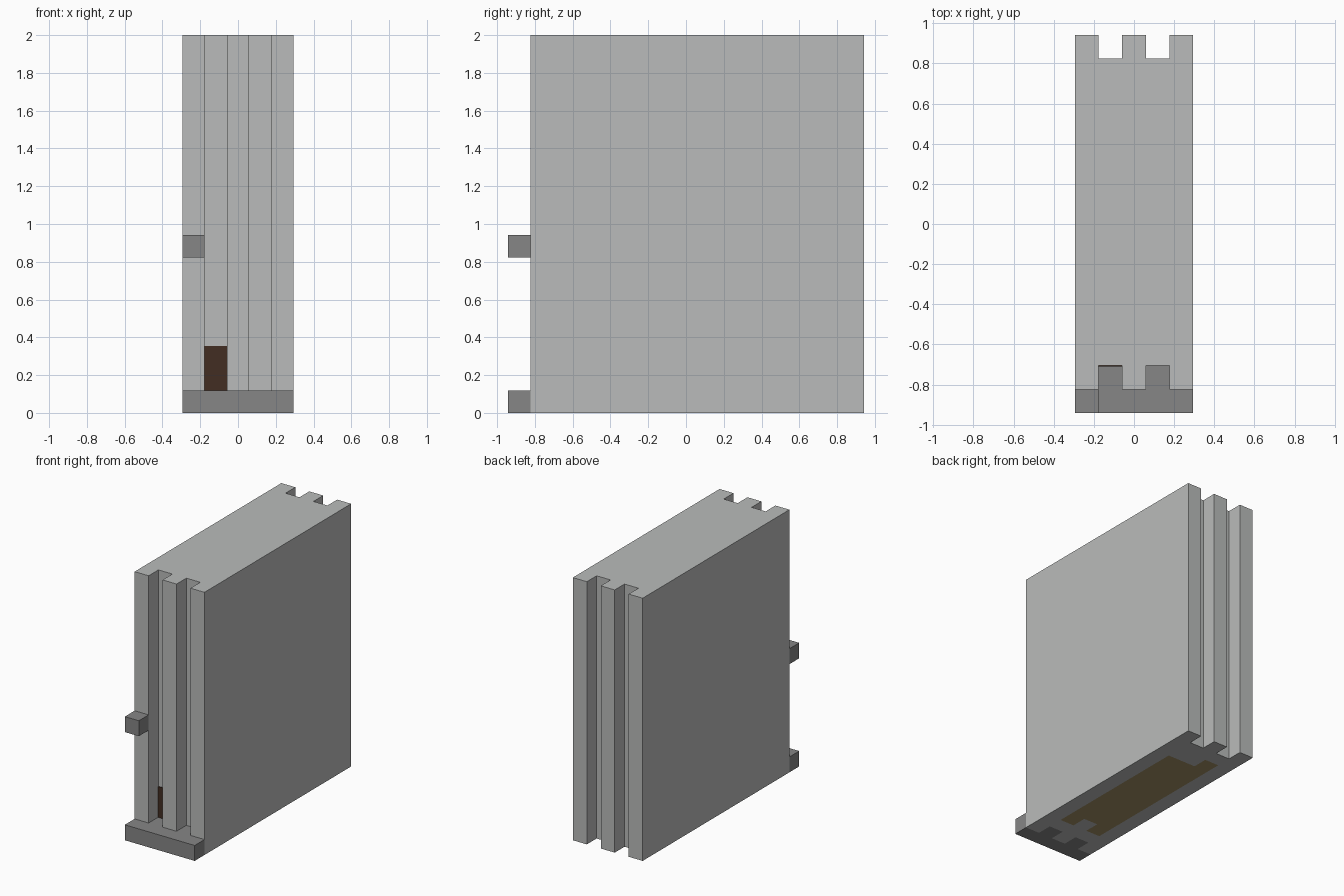
import bpy
import bmesh

U = 2 / 17  # one grid cell; the model is 5 wide, 16 deep and 17 tall

cube = bpy.data.objects.get("Cube")
if cube:
    bpy.data.objects.remove(cube, do_unlink=True)


def material(name, rgb):
    mat = bpy.data.materials.new(name)
    mat.use_nodes = True
    mat.diffuse_color = (*rgb, 1)
    mat.node_tree.nodes["Principled BSDF"].inputs["Base Color"].default_value = (*rgb, 1)
    return mat


light_grey = material("light_grey", (0.49, 0.50, 0.495))
mid_grey = material("mid_grey", (0.238, 0.238, 0.238))
dark_brown = material("dark_brown", (0.055, 0.026, 0.016))
tan_wood = material("tan_wood", (0.36, 0.28, 0.13))


def prism(name, outline, bottom, top, mat):
    """Extrude an outline (in cells, x from the right, y from the front)."""
    bm = bmesh.new()
    verts = [bm.verts.new(((x - 2.5) * U, (y - 8) * U, bottom * U)) for x, y in outline]
    base = bm.faces.new(verts)
    up = bmesh.ops.extrude_face_region(bm, geom=[base])
    moved = [v for v in up["geom"] if isinstance(v, bmesh.types.BMVert)]
    bmesh.ops.translate(bm, verts=moved, vec=(0, 0, (top - bottom) * U))
    bmesh.ops.recalc_face_normals(bm, faces=bm.faces)
    mesh = bpy.data.meshes.new(name)
    bm.to_mesh(mesh)
    bm.free()
    obj = bpy.data.objects.new(name, mesh)
    bpy.context.collection.objects.link(obj)
    mesh.materials.append(mat)
    return obj


def rect(x0, x1, y0, y1):
    return [(x0, y0), (x1, y0), (x1, y1), (x0, y1)]


def crenel(outer, inner):
    """Edge across the width with two grooves, from right to left."""
    points = [(0, outer)]
    for x in (1, 3):
        points += [(x, outer), (x, inner), (x + 1, inner), (x + 1, outer)]
    return points + [(5, outer)]


# Tall body with grooves at the front and the back
body = prism("body", crenel(1, 2) + crenel(16, 15)[::-1], 0, 17, light_grey)

# Wooden floor let flush into the underside
floor_outline = [(1, 3), (2, 3), (2, 4), (3, 4), (3, 3), (4, 3),
                 (4, 14), (3, 14), (3, 13), (1, 13)]
floor_outline = [(5 - x, y) for x, y in floor_outline]
cutter = prism("floor_cutter", floor_outline, -1, 1, light_grey)
cutter.hide_render = True
cut = body.modifiers.new("floor_pocket", "BOOLEAN")
cut.operation = "DIFFERENCE"
cut.solver = "EXACT"
cut.object = cutter
bpy.context.view_layer.objects.active = body
bpy.ops.object.modifier_apply(modifier=cut.name)
bpy.data.objects.remove(cutter, do_unlink=True)
prism("floor", floor_outline, 0, 1, tan_wood)

# Doorstep slab, with fingers filling the feet of the front grooves
prism("doorstep", [(0, 0)] + crenel(1, 2) + [(5, 0)], 0, 1, mid_grey)

# Small block sticking out of the right front rib
prism("front_block", rect(0, 1, 0, 1), 7, 8, mid_grey)

# Door plate at the back of the right front groove
prism("door", rect(1, 2, 1.96, 2), 1, 3, dark_brown)
